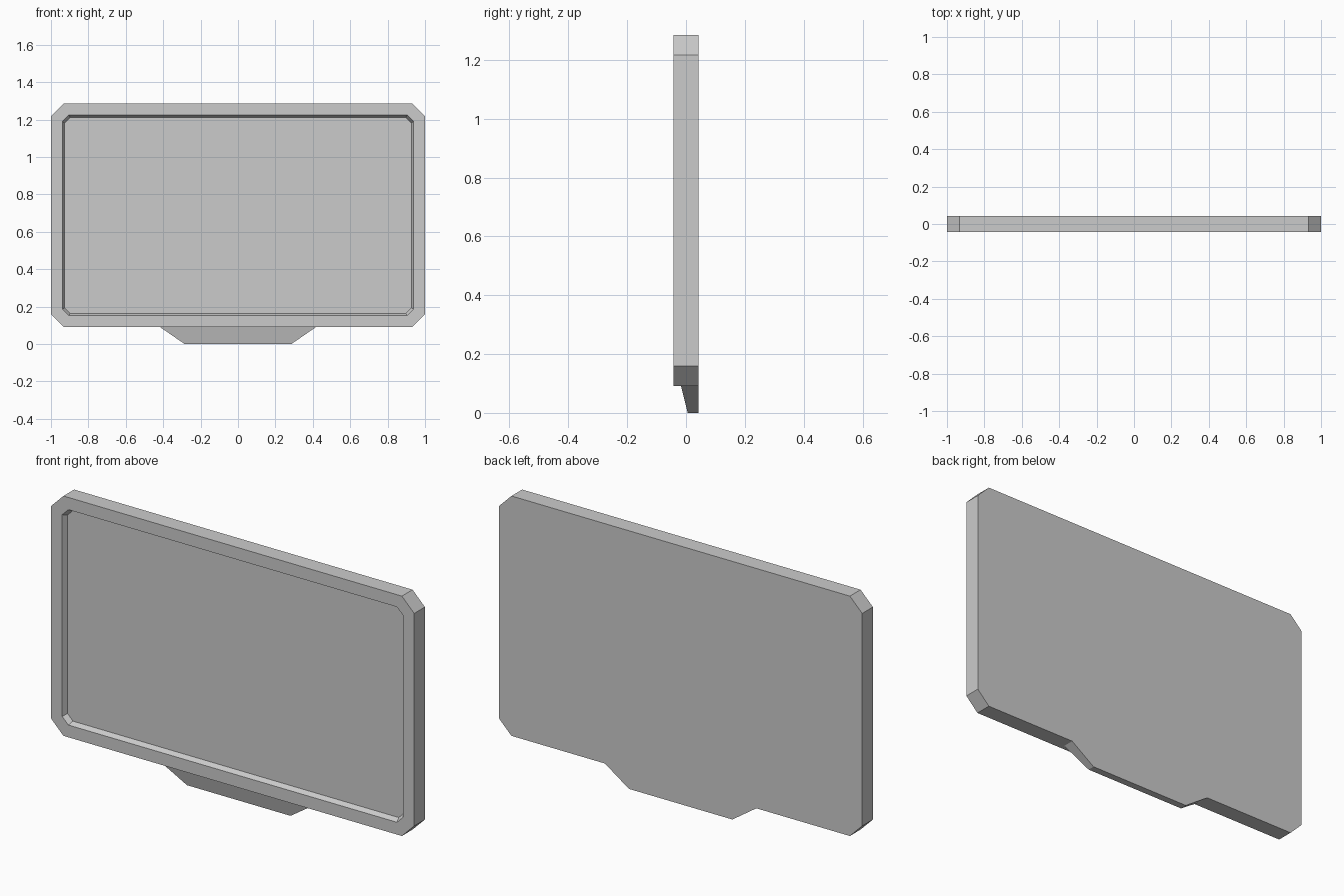
import bpy
import bmesh

cube = bpy.data.objects.get("Cube")
if cube:
    bpy.data.objects.remove(cube, do_unlink=True)

GREY = (0.6, 0.6, 0.6, 1.0)
grey = bpy.data.materials.new("light grey")
grey.use_nodes = True
grey.diffuse_color = GREY
grey.node_tree.nodes["Principled BSDF"].inputs["Base Color"].default_value = GREY

HALF_DEPTH = 0.042
MID_Z, HALF_W, HALF_H = 0.688, 1.0, 0.597


def octagon(inset, chamfer, y):
    """Rectangle with cut corners, facing the front."""
    w, h, c = HALF_W - inset, HALF_H - inset, chamfer
    quarter = [(w, h - c), (w - c, h)]
    pts = quarter + [(-x, z) for x, z in reversed(quarter)]
    pts += [(-x, -z) for x, z in pts]
    return [(x, y, MID_Z + z) for x, z in pts]


def loft(name, rings):
    """Join successive rings with side faces and cap both ends."""
    bm = bmesh.new()
    loops = [[bm.verts.new(p) for p in ring] for ring in rings]
    for a, b in zip(loops, loops[1:]):
        for i in range(len(a)):
            j = (i + 1) % len(a)
            bm.faces.new((a[i], a[j], b[j], b[i]))
    bm.faces.new(loops[0])
    bm.faces.new(loops[-1])
    bmesh.ops.recalc_face_normals(bm, faces=bm.faces)
    mesh = bpy.data.meshes.new(name)
    bm.to_mesh(mesh)
    bm.free()
    mesh.materials.append(grey)
    obj = bpy.data.objects.new(name, mesh)
    bpy.context.collection.objects.link(obj)
    return obj


# Panel: back, front edge, inner rim, then the sunken screen
loft("screen_panel", [
    octagon(0, 0.068, HALF_DEPTH),
    octagon(0, 0.068, -HALF_DEPTH),
    octagon(0.061, 0.034, -HALF_DEPTH),
    octagon(0.073, 0.03, -HALF_DEPTH + 0.025),
])


# Foot: tapers downwards, flush with the back of the panel
def foot_ring(half_width, front, z):
    return [(-half_width, front, z), (half_width, front, z),
            (half_width, HALF_DEPTH, z), (-half_width, HALF_DEPTH, z)]


loft("foot", [foot_ring(0.285, 0.006, 0), foot_ring(0.417, -0.017, MID_Z - HALF_H)])
